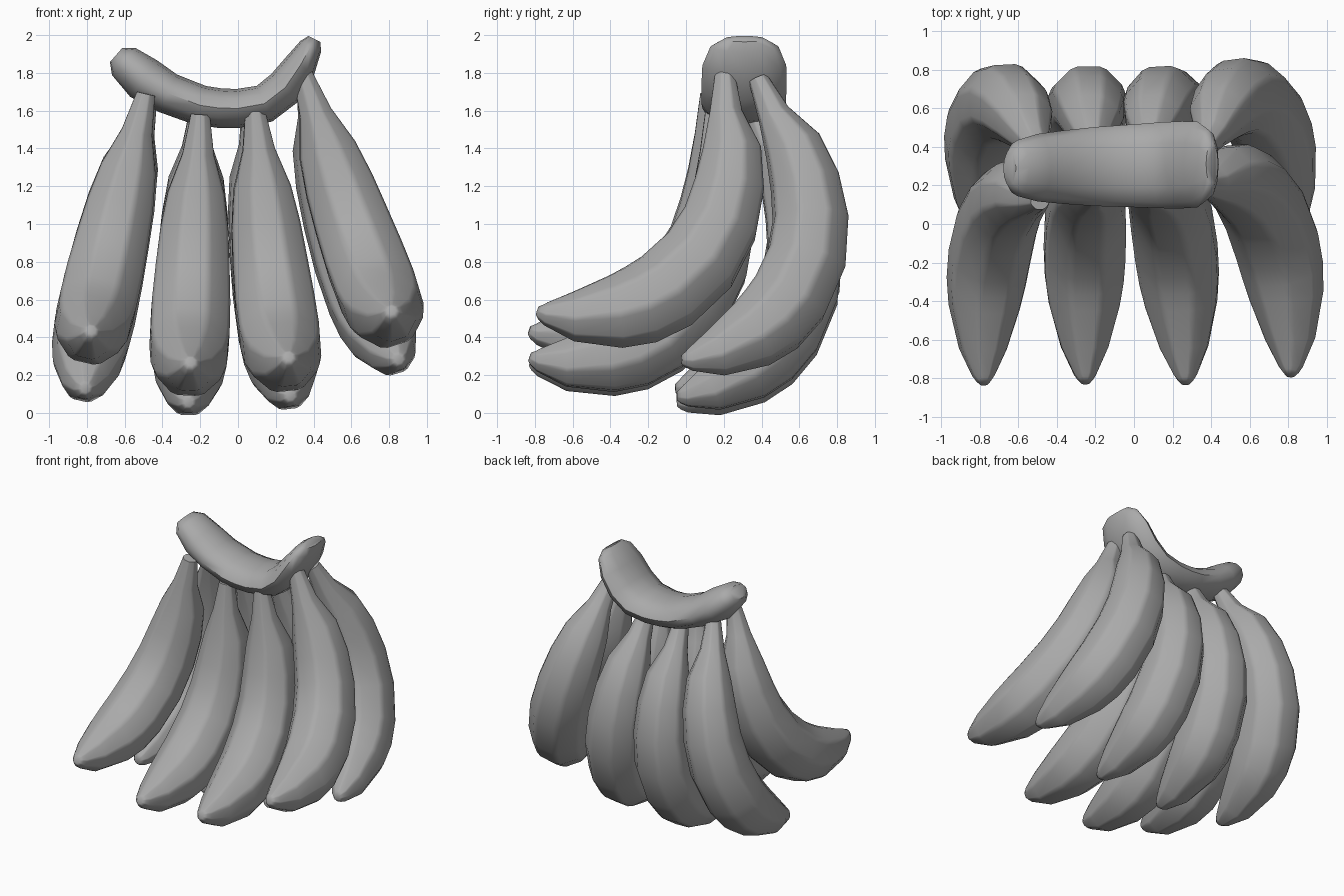
import bpy, bmesh
from math import cos, sin, radians
from mathutils import Vector, Matrix

if "Cube" in bpy.data.objects:
    bpy.data.objects.remove(bpy.data.objects["Cube"], do_unlink=True)

grey = bpy.data.materials.new("plain grey")
grey.use_nodes = True
colour = (0.4, 0.4, 0.4, 1)
grey.diffuse_color = colour
grey.node_tree.nodes["Principled BSDF"].inputs["Base Color"].default_value = colour


def loft(name, path, side, angles, matrix=Matrix()):
    """Sweep a closed section along a planar path of (point, half height, half width)."""
    bm = bmesh.new()
    points = [Vector(p[0]) for p in path]
    rings = []
    for i, (centre, height, width) in enumerate(path):
        tangent = points[min(i + 1, len(points) - 1)] - points[max(i - 1, 0)]
        normal = side.cross(tangent).normalized()
        rings.append([bm.verts.new(matrix @ (points[i] + side * width * cos(a)
                                             + normal * height * sin(a))) for a in angles])
    count = len(angles)
    for a, b in zip(rings, rings[1:]):
        for i in range(count):
            j = (i + 1) % count
            bm.faces.new((a[i], a[j], b[j], b[i]))
    bm.faces.new(rings[0])
    bm.faces.new(rings[-1])
    bmesh.ops.recalc_face_normals(bm, faces=bm.faces)
    mesh = bpy.data.meshes.new(name)
    bm.to_mesh(mesh)
    bm.free()
    mesh.materials.append(grey)
    obj = bpy.data.objects.new(name, mesh)
    bpy.context.collection.objects.link(obj)
    bpy.ops.object.select_all(action="DESELECT")
    obj.select_set(True)
    bpy.context.view_layer.objects.active = obj
    bpy.ops.object.shade_smooth_by_angle(angle=radians(50))
    return obj


# Fruit: y, z from the top of the neck, then radius
fruit_profile = [
    (0, .01, .05), (.005, -.2, .084), (.035, -.4, .15), (.022, -.6, .18),
    (-.025, -.8, .196), (-.13, -1, .208), (-.3, -1.17, .21), (-.43, -1.245, .202),
    (-.56, -1.287, .182), (-.78, -1.318, .122), (-.92, -1.305, .058),
    (-.945, -1.295, .04), (-.965, -1.288, .022)]
fruit_path = [((0, y, z), r * 1.04, r * 1.03) for y, z, r in fruit_profile]
# Octagon with narrow bevelled ridges
ridged = [radians(22.5 + 45 * k + d) for k in range(8) for d in (-6, 6)]

# Top position, pitch, yaw, outward lean, scale
fruits = {
    "front_fruit_far_right": ((-.49, .125, 1.68), 0, 0, -13, .99),
    "front_fruit_right": ((-.20, .15, 1.57), 0, 1, -3, 1.01),
    "front_fruit_left": ((.09, .155, 1.60), 0, 3, 5.5, 1.02),
    "front_fruit_far_left": ((.345, .205, 1.785), 0, 3, 18.3, 1.03),
    "back_fruit_far_right": ((-.48, .355, 1.65), 22, 3, -13, 1.0),
    "back_fruit_right": ((-.21, .355, 1.58), 22, 0, -2, .98),
    "back_fruit_left": ((.07, .355, 1.60), 22, 3, 7, .98),
    "back_fruit_far_left": ((.36, .385, 1.76), 22, 7, 16.5, 1.0),
}
for name, (top, pitch, yaw, lean, scale) in fruits.items():
    place = (Matrix.Translation(top) @ Matrix.Rotation(radians(-lean), 4, "Y")
             @ Matrix.Rotation(radians(yaw), 4, "Z")
             @ Matrix.Rotation(radians(pitch), 4, "X") @ Matrix.Scale(scale, 4))
    fruit = loft(name, fruit_path, Vector((1, 0, 0)), ridged, place)
    # Keep the long bands flat between the ridges
    shading = fruit.modifiers.new("band_shading", "WEIGHTED_NORMAL")
    shading.keep_sharp = True

# Stem: x, z, half height, half width
stem_profile = [
    (-.645, 1.895, .05, .09), (-.605, 1.86, .095, .145), (-.5, 1.77, .12, .175),
    (-.37, 1.692, .11, .19), (-.2, 1.628, .107, .205), (-.1, 1.614, .105, .21),
    (0, 1.612, .103, .215), (.14, 1.637, .103, .223), (.25, 1.722, .103, .226),
    (.33, 1.84, .087, .222), (.385, 1.94, .062, .18), (.405, 1.98, .035, .11)]
stem_path = [((x, .302 + .02 * x, z), h, w) for x, z, h, w in stem_profile]
loft("stem", stem_path, Vector((0, 1, 0)), [radians(30 * k) for k in range(12)])
